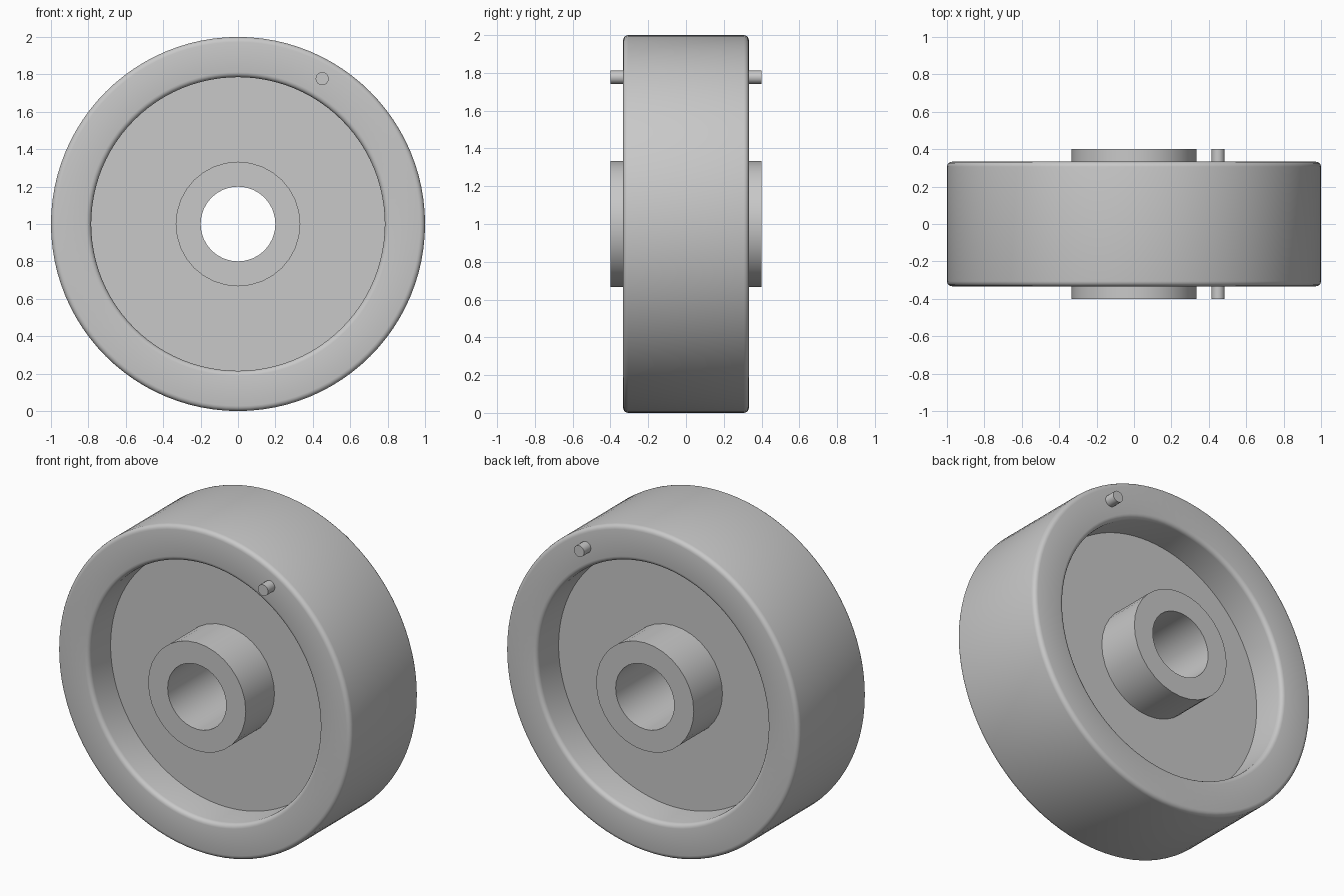
import bpy
import bmesh
from math import sin, cos, pi, radians

cube = bpy.data.objects.get("Cube")
if cube:
    bpy.data.objects.remove(cube, do_unlink=True)

grey = bpy.data.materials.new("plain grey")
grey.use_nodes = True
colour = (0.58, 0.58, 0.58, 1)
grey.diffuse_color = colour
grey.node_tree.nodes["Principled BSDF"].inputs["Base Color"].default_value = colour

RIM, WEB, HUB = 0.333, 0.12, 0.4   # half widths along the axle
CENTRE_Z = 1.0


def finish(name, bm):
    """Turn a bmesh into a smooth object with sharp corners kept."""
    bmesh.ops.recalc_face_normals(bm, faces=bm.faces)
    mesh = bpy.data.meshes.new(name)
    bm.to_mesh(mesh)
    bm.free()
    mesh.materials.append(grey)
    obj = bpy.data.objects.new(name, mesh)
    bpy.context.collection.objects.link(obj)
    bpy.ops.object.select_all(action='DESELECT')
    obj.select_set(True)
    bpy.context.view_layer.objects.active = obj
    bpy.ops.object.shade_smooth_by_angle(angle=radians(35))
    return obj


def rectangle(inner, outer, half, radius=0, steps=4):
    """Closed (radius, y) section, with optional rounded corners."""
    corners = ((outer, half, -1, -1), (inner, half, 1, -1),
               (inner, -half, 1, 1), (outer, -half, -1, 1))
    if not radius:
        return [(r, y) for r, y, _, _ in corners]
    points = []
    for k, (r, y, dr, dy) in enumerate(corners):
        for i in range(steps + 1):
            a = (k + i / steps) * pi / 2
            points.append((r + radius * (dr + cos(a)), y + radius * (dy + sin(a))))
    return points


def ring(name, section, segments):
    """Sweep a closed section around the axle (the y direction)."""
    bm = bmesh.new()
    loops = []
    for i in range(segments):
        a = 2 * pi * i / segments
        loops.append([bm.verts.new((r * cos(a), y, CENTRE_Z + r * sin(a)))
                      for r, y in section])
    for i, loop in enumerate(loops):
        following = loops[(i + 1) % segments]
        for j in range(len(section)):
            k = (j + 1) % len(section)
            bm.faces.new((loop[j], loop[k], following[k], following[j]))
    return finish(name, bm)


# Wheel body
ring("rim", rectangle(0.785, 1.0, RIM, 0.027), 96)
ring("web_disc", rectangle(0.3, 0.8, WEB), 96)
ring("hub", rectangle(0.2, 0.333, HUB), 32)

# Small marker pin running through the rim
bm = bmesh.new()
bmesh.ops.create_cone(bm, cap_ends=True, segments=16, radius1=0.035, radius2=0.035,
                      depth=2 * HUB)
pin = finish("rim_pin", bm)
pin.rotation_euler.x = pi / 2
pin.location = (0.45, 0, 1.777)
